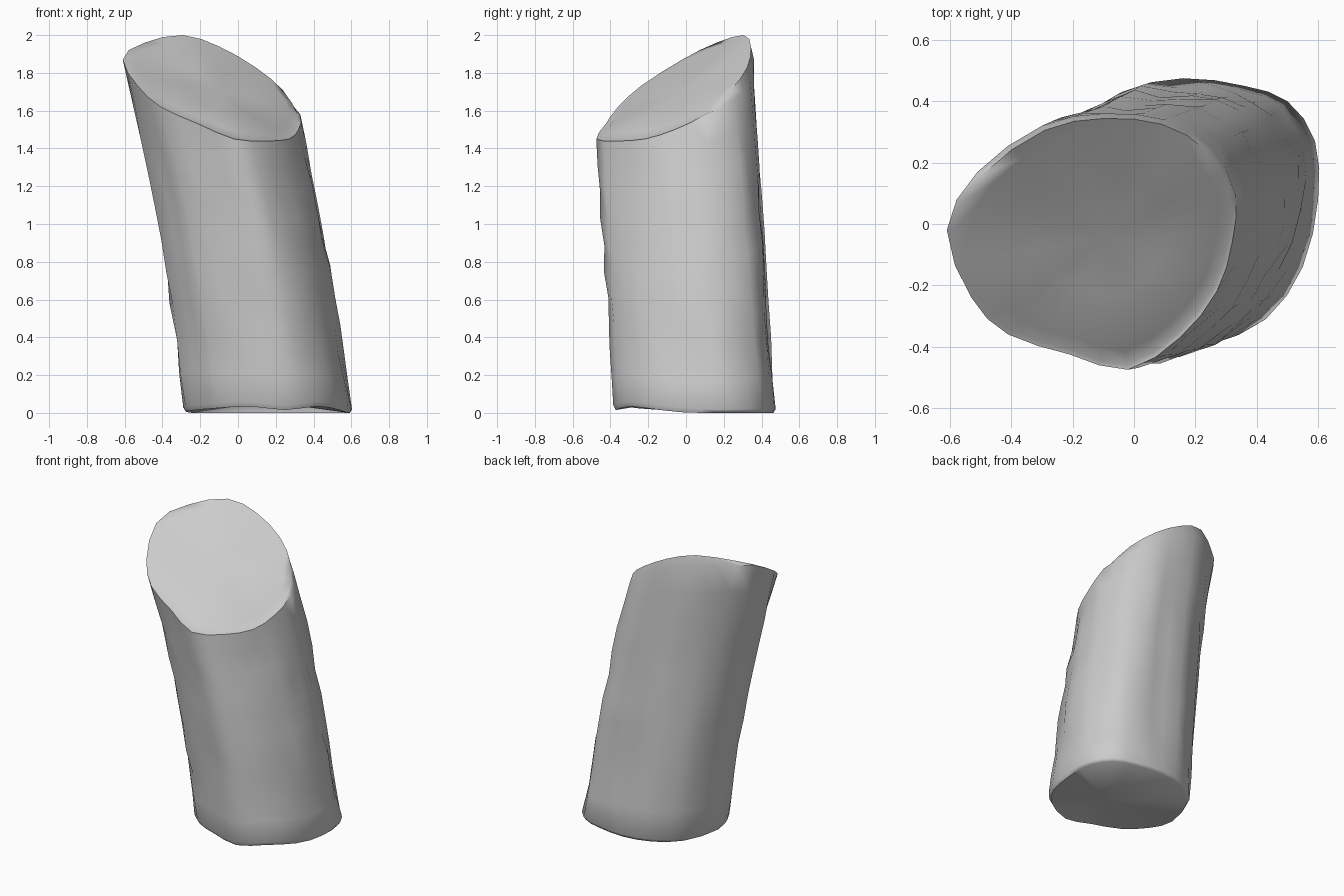
import bpy, bmesh, math, random
from mathutils import Vector

if "Cube" in bpy.data.objects:
    bpy.data.objects.remove(bpy.data.objects["Cube"])

random.seed(5)
SIDES, ROWS = 28, 10

# Outline of the slanted cut (x, y, z), clockwise seen from above
rim = [(-.61, -.02, 1.87), (-.51, .17, 1.96), (-.30, .32, 2.0), (-.10, .36, 1.94),
       (.10, .34, 1.83), (.25, .25, 1.71), (.33, .10, 1.58), (.32, -.06, 1.50),
       (.27, -.22, 1.45), (.15, -.37, 1.44), (-.02, -.475, 1.45), (-.21, -.425, 1.53),
       (-.41, -.36, 1.62), (-.53, -.24, 1.73)]

# Outline of the foot, one point below each rim point
foot = [(-.29, .04, .03), (-.20, .30, .02), (-.04, .43, .02), (.16, .475, .02),
        (.36, .45, .02), (.50, .40, .02), (.59, .27, .02), (.60, .08, .02),
        (.55, -.14, .04), (.43, -.31, .06), (.25, -.385, .04), (.06, -.36, .06),
        (-.12, -.27, .05), (-.24, -.13, .04)]


def closed_spline(pts, n):
    """Resample a closed outline with a Catmull-Rom curve."""
    pts, out, k = [Vector(p) for p in pts], [], len(pts)
    for i in range(n):
        s = i * k / n
        j, t = int(s), s - int(s)
        a, b, c, d = (pts[(j + o) % k] for o in (-1, 0, 1, 2))
        out.append(0.5 * (2 * b + (c - a) * t + (2 * a - 5 * b + 4 * c - d) * t * t
                          + (3 * b - a - 3 * c + d) * t ** 3))
    return out


top, base = closed_spline(rim, SIDES), closed_spline(foot, SIDES)
mid = sum(top, Vector()) / SIDES
low = sum(base, Vector()) / SIDES

# Bark: long grooves down the trunk, plus local dents
groove = [random.uniform(-.022, .006) for _ in range(SIDES)]
dent = [[random.uniform(-.011, .009) for _ in range(SIDES)] for _ in range(ROWS + 1)]

bm = bmesh.new()
rings = []
for r in range(ROWS + 1):
    t = r / ROWS
    env = min(1, math.sin(math.pi * t) * 2)
    centre = low.lerp(mid, t)
    ring = []
    for i in range(SIDES):
        # the back rim sits a little below the cut so its edge is rounded over
        back = max(0, min(1, (top[i].y - .1) / .2))
        p = base[i].lerp(top[i] - Vector((0, 0, .07 * back)), t)
        out = p - centre
        out.z = 0
        p += out.normalized() * (groove[i] + dent[r][i]) * env
        p.x += .03 * math.sin(math.pi * t)
        ring.append(bm.verts.new(p))
    rings.append(ring)

# Worn edge and nearly flat face of the cut
for f in (.96, .86, .45):
    rings.append([])
    for p in top:
        q = mid.lerp(p, f)
        q.z = p.z if f == .96 else q.z + .008
        rings[-1].append(bm.verts.new(q))

# Rounded, hollow underside
under = [bm.verts.new((low.x + (p.x - low.x) * .97, low.y + (p.y - low.y) * .97,
                       max(0, p.z - .025))) for p in base]
rings.insert(0, under)

for lo, hi in zip(rings, rings[1:]):
    for i in range(SIDES):
        j = (i + 1) % SIDES
        bm.faces.new((lo[i], lo[j], hi[j], hi[i]))
for ring, point in ((rings[0], (.15, -.1, .06)), (rings[-1], mid + Vector((0, 0, .008)))):
    c = bm.verts.new(point)
    for i in range(SIDES):
        bm.faces.new((ring[i], ring[(i + 1) % SIDES], c))
bmesh.ops.recalc_face_normals(bm, faces=bm.faces)

mesh = bpy.data.meshes.new("cut_log")
bm.to_mesh(mesh)
bm.free()
log = bpy.data.objects.new("cut_log", mesh)
bpy.context.collection.objects.link(log)
bpy.context.view_layer.objects.active = log
log.select_set(True)
bpy.ops.object.shade_smooth_by_angle(angle=math.radians(65))
